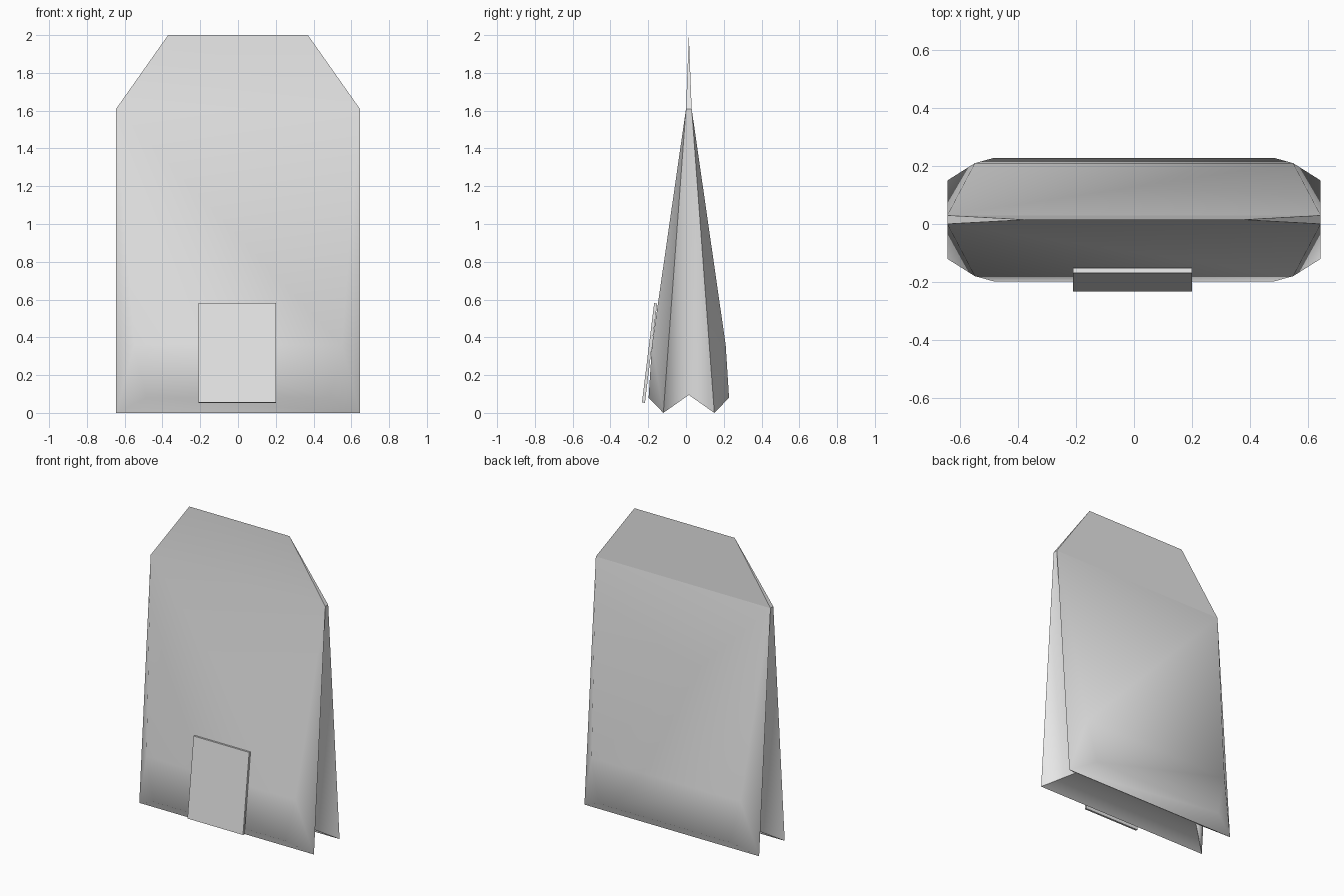
import bpy, bmesh
from math import radians
from mathutils import Matrix

cube = bpy.data.objects.get("Cube")
if cube:
    bpy.data.objects.remove(cube)

paper = bpy.data.materials.new("paper_grey")
paper.use_nodes = True
GREY = (0.8, 0.8, 0.8, 1)
paper.diffuse_color = GREY
paper.node_tree.nodes["Principled BSDF"].inputs["Base Color"].default_value = GREY


def finish(name, bm):
    mesh = bpy.data.meshes.new(name)
    bm.to_mesh(mesh)
    bm.free()
    mesh.materials.append(paper)
    obj = bpy.data.objects.new(name, mesh)
    bpy.context.collection.objects.link(obj)
    return obj


MID_Y = 0.015
SHOULDER = 1.61

# Panel outline: half width, distance from the middle plane, height
panel = {
    "fold": (0.37, 0, 2.0),
    "shoulder": (0.645, 0.015, SHOULDER),
    "belly": (0.55, 0.195, 0.36),
    "base": (0.485, 0.213, 0.08),
    "seam": (0.645, 0.135, 0),
    "gusset": (0.485, 0, 0.095),
}

# Folded bag: two pillow-shaped legs joined by gussets and a flat folded top
bm = bmesh.new()
points = {}
for key, (x, d, z) in panel.items():
    for side in (-1, 1):
        for face in ((-1, 1) if d else (0,)):
            points[key, side, face] = bm.verts.new((side * x, MID_Y + face * d, z))


def pt(key, side, face):
    return points.get((key, side, face)) or points[key, side, 0]


def add(*corners):
    bm.faces.new([pt(*c) for c in corners])


strip = ["fold", "shoulder", "belly", "base", "seam", "gusset"]
for face in (-1, 1):
    for a, b in zip(strip, strip[1:]):
        add((a, -1, face), (a, 1, face), (b, 1, face), (b, -1, face))
    for side in (-1, 1):
        for tri in (("shoulder", "seam", "belly"), ("belly", "seam", "base"),
                    ("shoulder", "gusset", "seam")):
            add(*[(k, side, face) for k in tri])
for side in (-1, 1):
    for key in ("fold", "gusset"):
        add(("shoulder", side, -1), ("shoulder", side, 1), (key, side, 0))
bmesh.ops.recalc_face_normals(bm, faces=bm.faces)

# Crisp seams, soft panels
for f in bm.faces:
    f.smooth = True
for e in bm.edges:
    at_shoulder = all(abs(v.co.z - SHOULDER) < 0.001 for v in e.verts)
    front = all(v.co.y < MID_Y for v in e.verts)
    e.smooth = e.calc_face_angle_signed() < radians(55) and not (at_shoulder and not front)
finish("folded_bag", bm)

# Flat tag leaning against the front
bm = bmesh.new()
bmesh.ops.create_cube(bm, size=1)
bmesh.ops.scale(bm, vec=(0.41, 0.016, 0.53), verts=bm.verts)
bmesh.ops.transform(bm, matrix=Matrix.Rotation(radians(-7), 4, "X"), verts=bm.verts)
bmesh.ops.translate(bm, vec=(-0.005, -0.193, 0.317), verts=bm.verts)
finish("paper_tag", bm)
